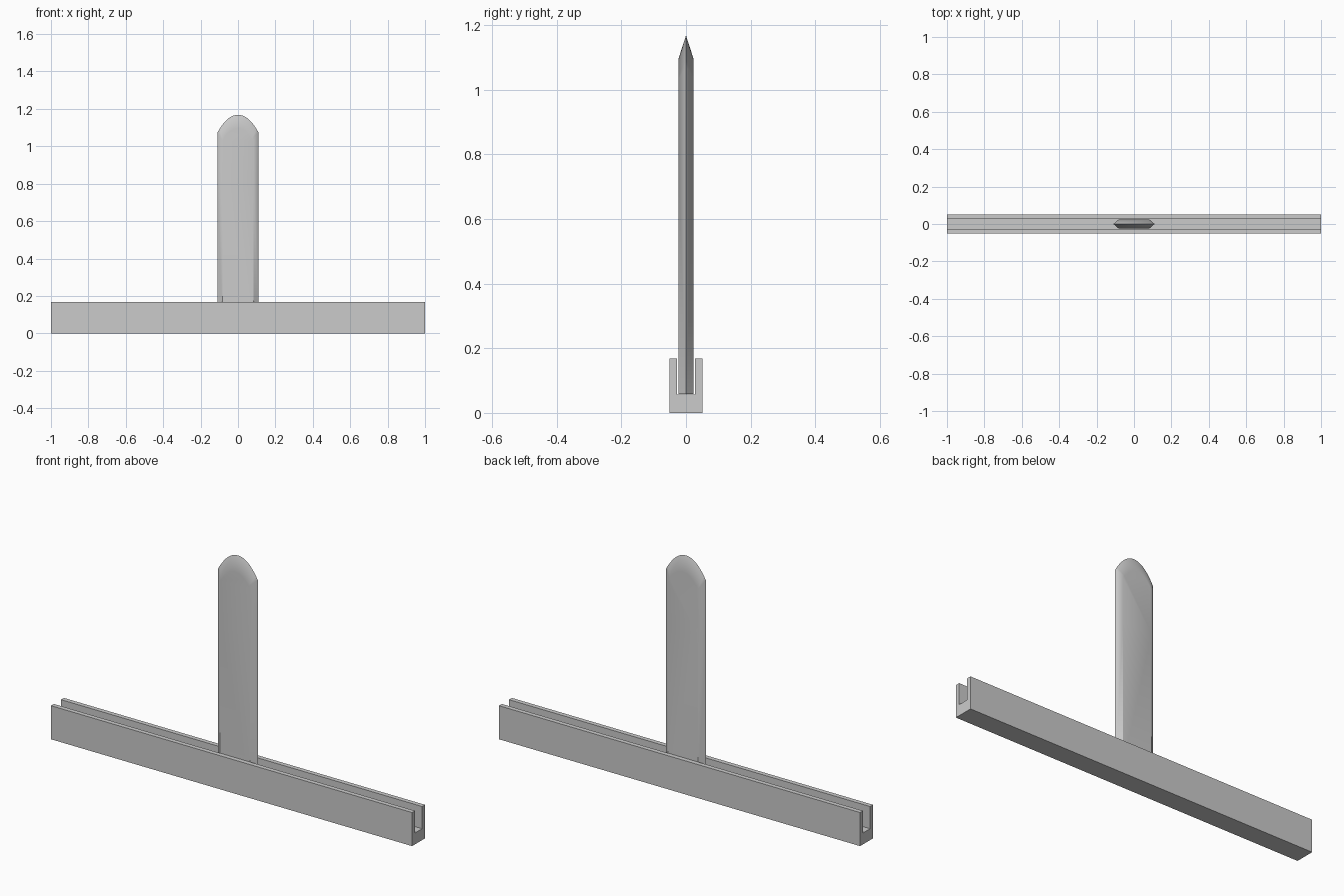
import bpy, bmesh

if "Cube" in bpy.data.objects:
    bpy.data.objects.remove(bpy.data.objects["Cube"])


def finish(name, bm):
    bmesh.ops.recalc_face_normals(bm, faces=bm.faces)
    mesh = bpy.data.meshes.new(name)
    bm.to_mesh(mesh)
    bm.free()
    obj = bpy.data.objects.new(name, mesh)
    bpy.context.collection.objects.link(obj)
    return obj


# Slotted base: U-shaped section extruded along x
OUT, IN, TOP, FLOOR = 0.051, 0.028, 0.168, 0.057
section = [(-OUT, 0), (OUT, 0), (OUT, TOP), (IN, TOP),
           (IN, FLOOR), (-IN, FLOOR), (-IN, TOP), (-OUT, TOP)]
bm = bmesh.new()
face = bm.faces.new([bm.verts.new((-1, y, z)) for y, z in section])
ext = bmesh.ops.extrude_face_region(bm, geom=[face], use_keep_orig=True)
bmesh.ops.translate(bm, vec=(2, 0, 0),
                    verts=[g for g in ext["geom"] if isinstance(g, bmesh.types.BMVert)])
finish("slotted_base", bm)


# Upright blade: flat faces bevelled out to a central rim with an arched tip
SEG, BOTTOM, MID = 20, 0.058, 0.80


def outline(bm, half, shoulder, apex, y):
    pts = [(half, BOTTOM), (half, MID)]
    for i in range(SEG + 1):
        t = 1 - 2 * i / SEG
        pts.append((half * t, apex - (apex - shoulder) * abs(t) ** 2.1))
    pts += [(-half, MID), (-half, BOTTOM)]
    return [bm.verts.new((x, y, z)) for x, z in pts]


bm = bmesh.new()
rim = outline(bm, 0.11, 1.073, 1.168, 0)
sides = [outline(bm, 0.083, 1.03, 1.095, y) for y in (-0.0235, 0.0235)]
for side in sides:
    for i in range(len(rim) - 1):
        bm.faces.new((rim[i], rim[i + 1], side[i + 1], side[i]))
    bm.faces.new((side[0], side[1], side[-2], side[-1]))
    bm.faces.new(side[1:-1])
bm.faces.new((rim[0], sides[0][0], sides[0][-1], rim[-1], sides[1][-1], sides[1][0]))
for f in bm.faces:
    f.smooth = True

# Crisp rim, foot and lower ridges; softer ridges near the tip
rim_set = set(rim)
for e in bm.edges:
    low = all(v.co.z < MID + 0.01 for v in e.verts)
    vertical = abs(e.verts[0].co.z - e.verts[1].co.z) > 0.2
    foot = all(v.co.z < BOTTOM + 0.01 for v in e.verts)
    if all(v in rim_set for v in e.verts) or (low and vertical) or foot:
        e.smooth = False
blade = finish("upright_blade", bm)
wn = blade.modifiers.new("even_shading", 'WEIGHTED_NORMAL')
wn.keep_sharp = True
